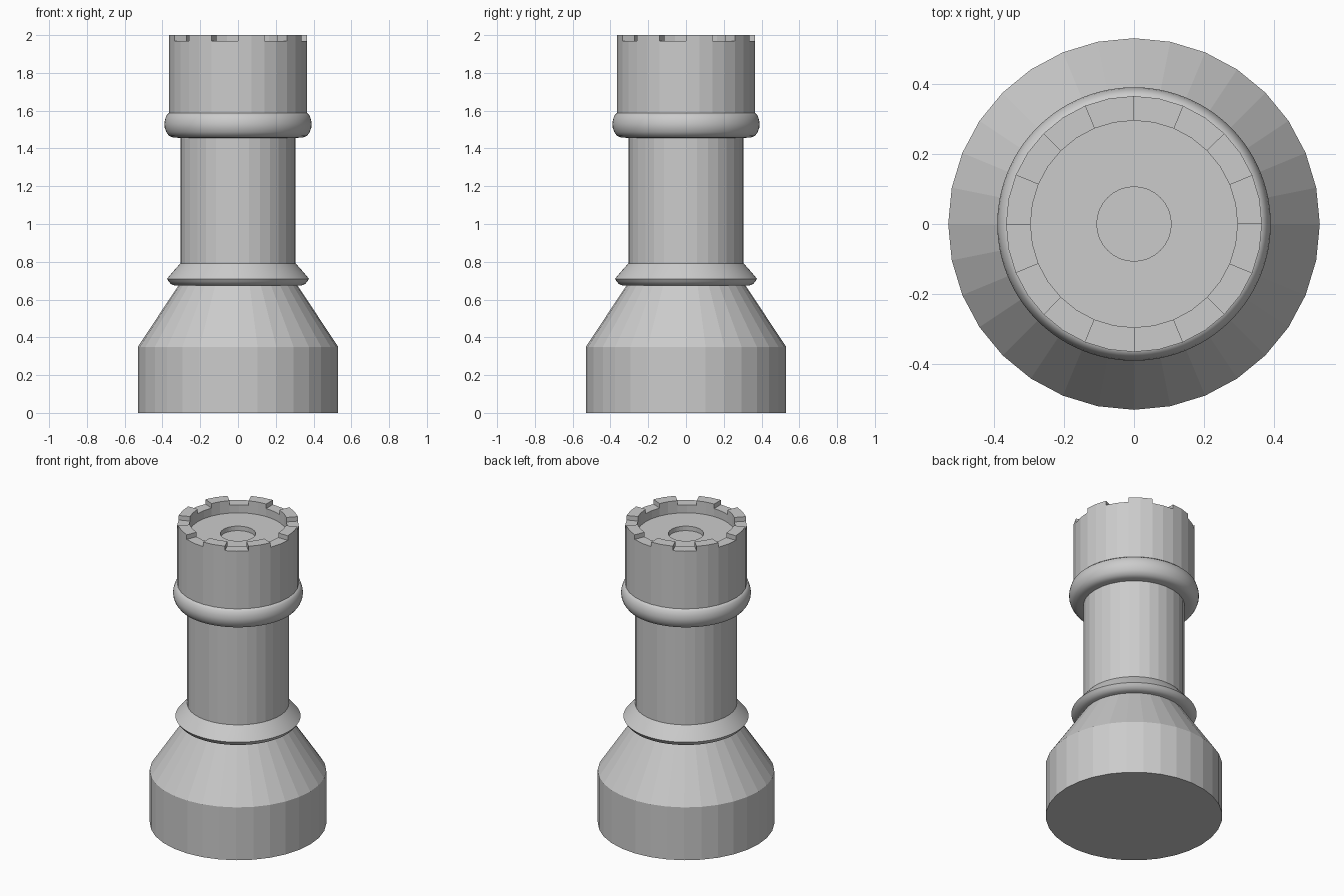
import bpy, bmesh
from math import cos, sin, pi, atan2, radians

if "Cube" in bpy.data.objects:
    bpy.data.objects.remove(bpy.data.objects["Cube"])


def lathe(name, profile, sides, closed=False, smooth=False):
    """Revolve (radius, z) points, listed bottom to top, around the z axis."""
    bm = bmesh.new()
    rings = [[bm.verts.new((r * cos(2 * pi * i / sides), r * sin(2 * pi * i / sides), z))
              for i in range(sides)] for r, z in profile]
    pairs = list(zip(rings, rings[1:]))
    if closed:
        pairs.append((rings[-1], rings[0]))
    else:
        bm.faces.new(rings[0][::-1])
        bm.faces.new(rings[-1])
    for a, b in pairs:
        for i in range(sides):
            j = (i + 1) % sides
            bm.faces.new((a[i], a[j], b[j], b[i]))
    bmesh.ops.recalc_face_normals(bm, faces=bm.faces)
    mesh = bpy.data.meshes.new(name)
    bm.to_mesh(mesh)
    bm.free()
    obj = bpy.data.objects.new(name, mesh)
    bpy.context.collection.objects.link(obj)
    if smooth:
        bpy.ops.object.select_all(action='DESELECT')
        obj.select_set(True)
        bpy.context.view_layer.objects.active = obj
        bpy.ops.object.shade_smooth_by_angle(angle=radians(40))
    return obj


# Faceted foot and shaft
lathe("base", [(0.53, 0), (0.53, 0.35), (0.315, 0.675)], 32)
lathe("shaft", [(0.305, 0.66), (0.305, 1.47)], 32)

# Smooth collars
lathe("lower_collar", [(0.29, 0.672), (0.335, 0.674), (0.355, 0.682), (0.367, 0.696),
                       (0.376, 0.71), (0.345, 0.747), (0.305, 0.792)],
      96, closed=True, smooth=True)
lathe("upper_collar", [(0.29, 1.456), (0.34, 1.457), (0.365, 1.466), (0.38, 1.487),
                       (0.388, 1.51), (0.39, 1.53), (0.387, 1.55), (0.379, 1.575),
                       (0.365, 1.588), (0.34, 1.59)],
      96, closed=True, smooth=True)

# Hollow head with a shallow dish in its floor
head = lathe("head", [(0.365, 1.52), (0.365, 1.97), (0.295, 1.97), (0.295, 1.917),
                      (0.106, 1.917), (0.106, 1.887)], 32)

# Battlements: raise every other 22.5 degree sector of the rim
bm = bmesh.new()
bm.from_mesh(head.data)
rim = []
for f in bm.faces:
    c = f.calc_center_median()
    sector = int((atan2(c.y, c.x) % (2 * pi)) / (pi / 8))
    if abs(c.z - 1.97) < 1e-4 and sector % 2 == 0:
        rim.append(f)
raised = bmesh.ops.extrude_face_region(bm, geom=rim)["geom"]
bmesh.ops.translate(bm, vec=(0, 0, 0.03),
                    verts=[v for v in raised if isinstance(v, bmesh.types.BMVert)])
bmesh.ops.delete(bm, geom=[f for f in rim if f.is_valid], context='FACES_ONLY')
bmesh.ops.recalc_face_normals(bm, faces=bm.faces)
bm.to_mesh(head.data)
bm.free()
